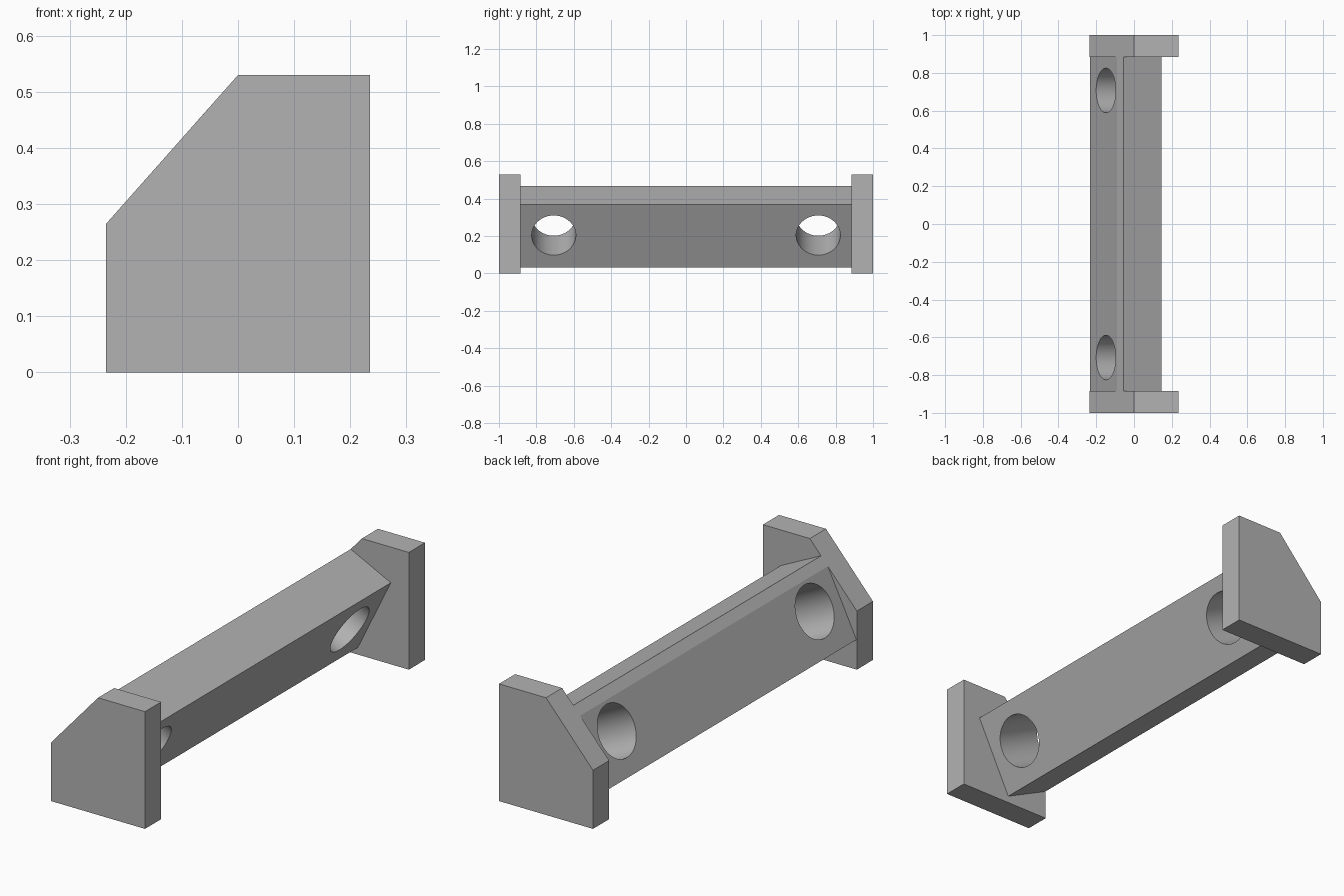
import bpy
import bmesh
import math

cube = bpy.data.objects.get("Cube")
if cube:
    bpy.data.objects.remove(cube, do_unlink=True)

grey = bpy.data.materials.new("plain grey")
grey.use_nodes = True
colour = (0.45, 0.45, 0.45, 1)
grey.diffuse_color = colour
grey.node_tree.nodes["Principled BSDF"].inputs["Base Color"].default_value = colour


def extrude_profile(name, profile, y0, y1):
    """Extrude an (x, z) outline along y."""
    bm = bmesh.new()
    face = bm.faces.new([bm.verts.new((x, y0, z)) for x, z in profile])
    result = bmesh.ops.extrude_face_region(bm, geom=[face])
    new_verts = [g for g in result["geom"] if isinstance(g, bmesh.types.BMVert)]
    bmesh.ops.translate(bm, verts=new_verts, vec=(0, y1 - y0, 0))
    bmesh.ops.recalc_face_normals(bm, faces=bm.faces)
    mesh = bpy.data.meshes.new(name)
    bm.to_mesh(mesh)
    bm.free()
    mesh.materials.append(grey)
    obj = bpy.data.objects.new(name, mesh)
    bpy.context.collection.objects.link(obj)
    return obj


INNER = 0.885    # inner face of each end plate
TILT = math.radians(26)

# End plates with one sloped shoulder
plate = [(-0.235, 0), (0.235, 0), (0.235, 0.53), (0, 0.53), (-0.235, 0.265)]
extrude_profile("front_end_plate", plate, -1, -INNER)
extrude_profile("back_end_plate", plate, INNER, 1)

# Tilted bar, its upper corner trimmed flush with the plates' slope
bar = extrude_profile("tilted_bar", [
    (-0.02, 0.032), (0.145, 0.369), (-0.056, 0.467),
    (-0.09, 0.4285), (-0.233, 0.135)], -INNER, INNER)

# Round holes square to the bar's broad faces
cutters = []
for y in (-0.707, 0.707):
    bpy.ops.mesh.primitive_cylinder_add(
        vertices=64, radius=0.118, depth=0.6, location=(-0.042, y, 0.256),
        rotation=(0, math.pi / 2 + TILT, 0))
    cutter = bpy.context.object
    cutter.name = "hole_cutter"
    cutter.hide_render = True
    cutter.data.materials.append(grey)
    cutters.append(cutter)
    mod = bar.modifiers.new("hole", "BOOLEAN")
    mod.operation = "DIFFERENCE"
    mod.solver = "EXACT"
    mod.object = cutter

bpy.ops.object.select_all(action="DESELECT")
bar.select_set(True)
bpy.context.view_layer.objects.active = bar
for mod in list(bar.modifiers):
    bpy.ops.object.modifier_apply(modifier=mod.name)
for cutter in cutters:
    bpy.data.objects.remove(cutter, do_unlink=True)
bpy.ops.object.shade_smooth_by_angle(angle=math.radians(15))
